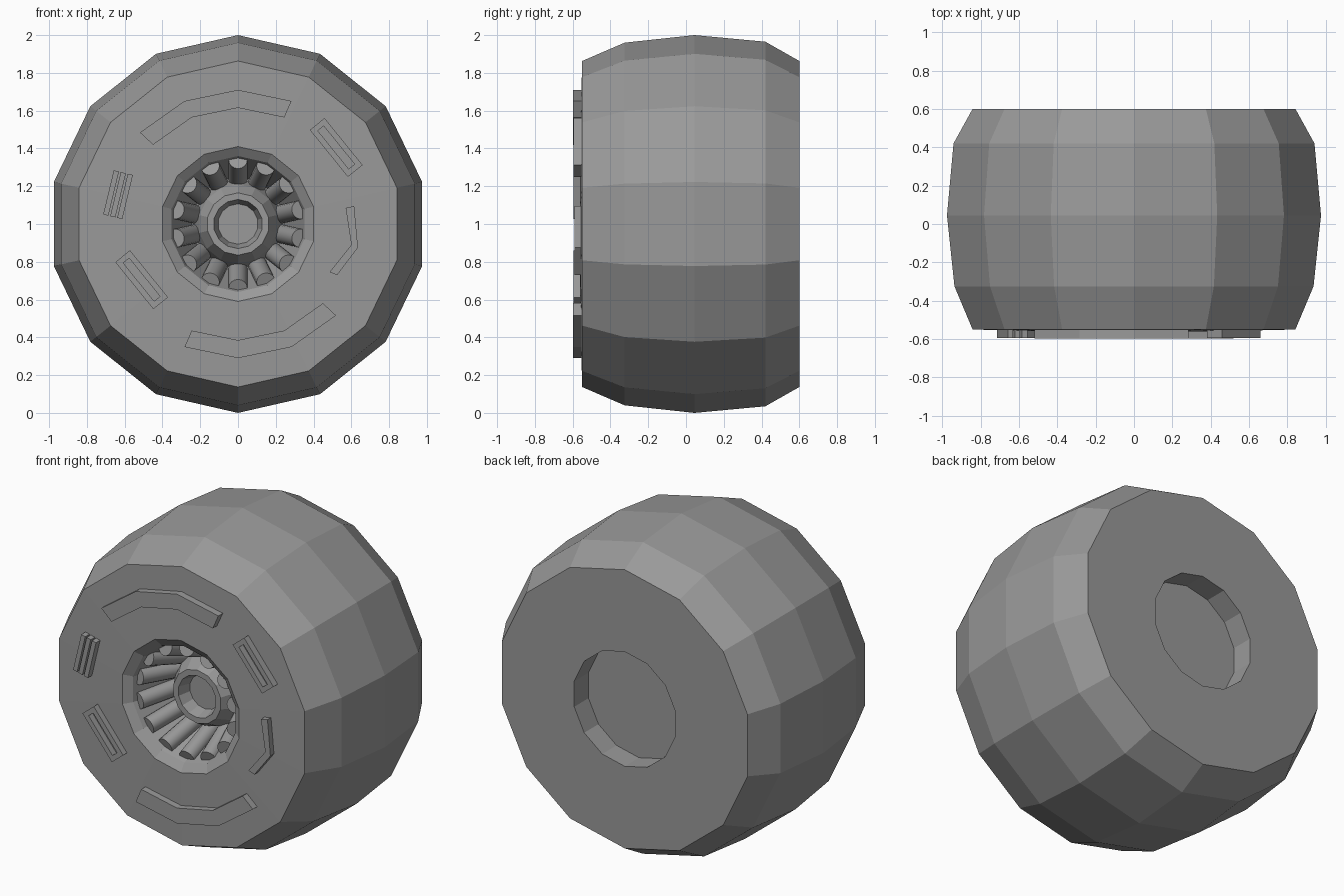
import bpy
import bmesh
import math
from mathutils import Matrix, Vector

cube = bpy.data.objects.get("Cube")
if cube:
    bpy.data.objects.remove(cube, do_unlink=True)

grey = bpy.data.materials.new("mid_grey")
grey.use_nodes = True
colour = (0.32, 0.32, 0.32, 1)
grey.diffuse_color = colour
grey.node_tree.nodes["Principled BSDF"].inputs["Base Color"].default_value = colour

SIDES = 14
CENTRE = Vector((0, 0, 1))


def finish(bm, name):
    bmesh.ops.recalc_face_normals(bm, faces=bm.faces)
    mesh = bpy.data.meshes.new(name)
    bm.to_mesh(mesh)
    bm.free()
    mesh.materials.append(grey)
    obj = bpy.data.objects.new(name, mesh)
    bpy.context.collection.objects.link(obj)
    return obj


def lathe(name, profile):
    """Spin (radius, y) points about the axle; radius 0 closes to a point."""
    bm = bmesh.new()
    rings = []
    for r, y in profile:
        count = SIDES if r else 1
        angles = [math.tau * i / SIDES for i in range(count)]
        rings.append([bm.verts.new((r * math.sin(a), y, 1 + r * math.cos(a)))
                      for a in angles])
    for a, b in zip(rings, rings[1:]):
        for i in range(SIDES):
            j = (i + 1) % SIDES
            quad = [a[i % len(a)], a[j % len(a)], b[j % len(b)], b[i % len(b)]]
            bm.faces.new(list(dict.fromkeys(quad)))
    return finish(bm, name)


def plate(name, outline, front=-0.597, back=-0.54):
    """Extrude an (x, z) outline along y."""
    bm = bmesh.new()
    face = bm.faces.new([bm.verts.new((x, back, z)) for x, z in outline])
    new = bmesh.ops.extrude_face_region(bm, geom=[face])["geom"]
    verts = [v for v in new if isinstance(v, bmesh.types.BMVert)]
    bmesh.ops.translate(bm, verts=verts, vec=(0, front - back, 0))
    return finish(bm, name)


def tilted_box(bm, x, z, width, length, lean):
    """Raised bar on the sidewall, leaning clockwise from upright."""
    place = (Matrix.Translation((x, -0.567, z)) @ Matrix.Rotation(lean, 4, "Y")
             @ Matrix.Diagonal((width, 0.056, length, 1)))
    bmesh.ops.create_cube(bm, size=1, matrix=place)


# Tyre body with the rear recess and the conical front well
lathe("tyre", [(0, 0.46), (0.355, 0.46), (0.355, 0.6), (0.863, 0.6), (0.965, 0.42),
               (1, 0.045), (0.96, -0.325), (0.863, -0.55), (0.41, -0.56),
               (0.36, -0.525), (0.25, -0.24), (0, -0.24)])

# Hollow centre hub
lathe("centre_hub", [(0.24, -0.23), (0.21, -0.32), (0.165, -0.4), (0.13, -0.4),
                     (0.107, -0.32), (0, -0.32)])

# Ring of slanted rods half sunk in the well
bm = bmesh.new()
for i in range(SIDES):
    a = math.tau * i / SIDES
    out = Vector((math.sin(a), 0, math.cos(a)))
    start = CENTRE + out * 0.34 + Vector((0, -0.5, 0))
    end = CENTRE + out * 0.235 + Vector((0, -0.23, 0))
    axis = end - start
    turn = axis.to_track_quat("Z", "Y").to_matrix().to_4x4()
    bmesh.ops.create_cone(bm, cap_ends=True, segments=16, radius1=0.05, radius2=0.05,
                          depth=axis.length,
                          matrix=Matrix.Translation((start + end) / 2) @ turn)
rods = finish(bm, "hub_rods")
bpy.ops.object.select_all(action="DESELECT")
rods.select_set(True)
bpy.context.view_layer.objects.active = rods
bpy.ops.object.shade_smooth_by_angle(angle=math.radians(35))

# Long arc plates, the lower one turned half a circle
for name, turn in (("upper_arc_plate", 0), ("lower_arc_plate", 180)):
    angles = [math.radians(d + turn) for d in (-47, -23.5, 0, 23.5)]
    path = [(0.71, a) for a in angles] + [(0.615, a) for a in reversed(angles)]
    plate(name, [(r * math.sin(a), 1 + r * math.cos(a)) for r, a in path])

# Bent plate on the left side
plate("bent_plate", [(0.57, 1.085), (0.615, 1.095), (0.635, 0.875),
                     (0.525, 0.73), (0.485, 0.745), (0.6, 0.89)], front=-0.59)

# Two rectangular frames
lean = math.radians(-39)
for name, x, z in (("upper_frame", 0.52, 1.405), ("lower_frame", -0.51, 0.705)):
    bm = bmesh.new()
    along = Vector((math.sin(lean), math.cos(lean)))
    across = Vector((along.y, -along.x))
    for s in (-1, 1):
        side = Vector((x, z)) + across * 0.035 * s
        tilted_box(bm, side.x, side.y, 0.03, 0.32, lean)
        cap = Vector((x, z)) + along * 0.145 * s
        tilted_box(bm, cap.x, cap.y, 0.04, 0.03, lean)
    finish(bm, name)

# Three slim bars on the right side
bm = bmesh.new()
for k in (-1, 0, 1):
    tilted_box(bm, -0.635 + 0.037 * k, 1.155 - 0.009 * k, 0.028, 0.24, math.radians(13.5))
finish(bm, "triple_bars")
